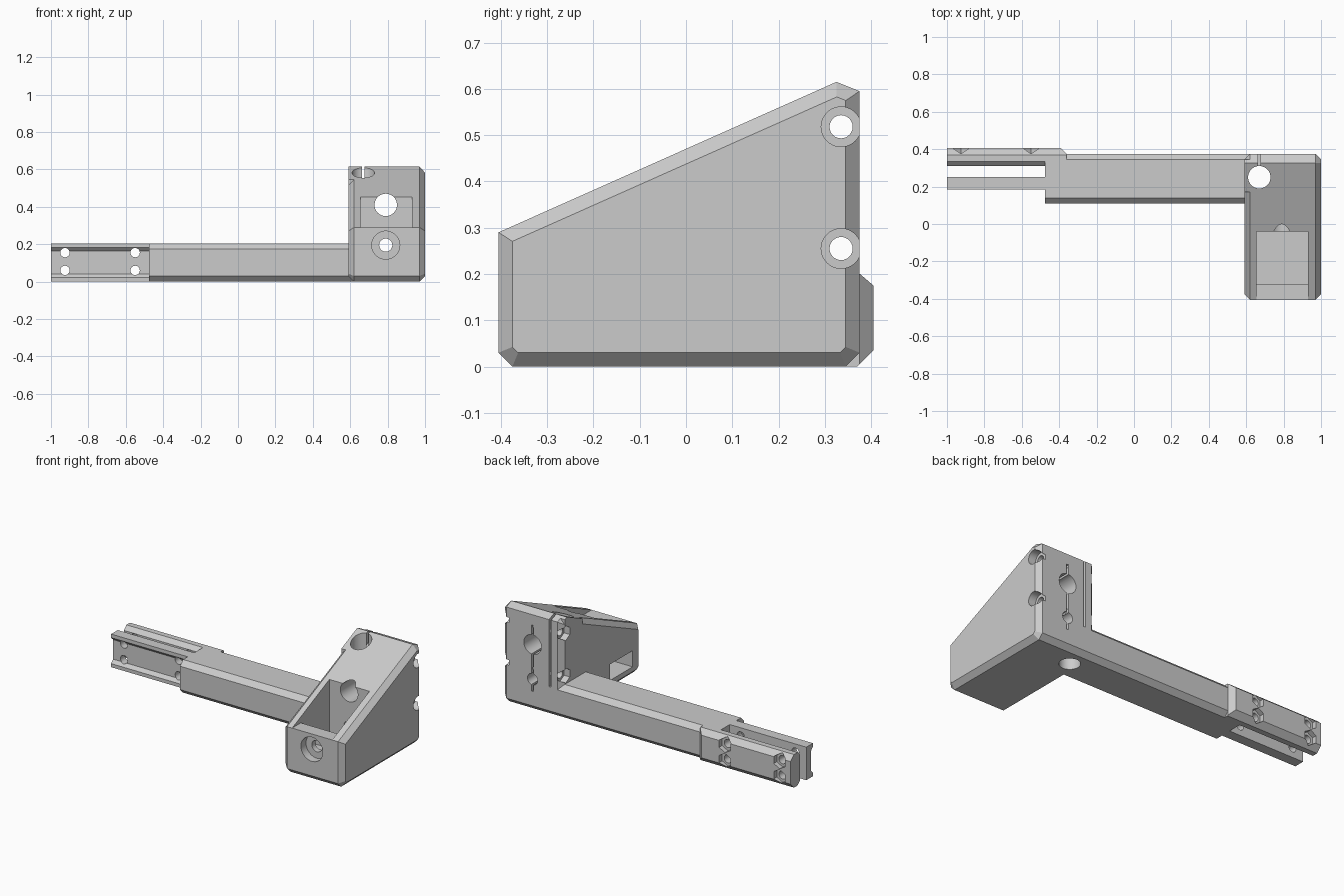
import bpy, bmesh, math
from mathutils import Vector

old = bpy.data.objects.get("Cube")
if old:
    bpy.data.objects.remove(old, do_unlink=True)

grey = bpy.data.materials.new("light_grey")
grey.use_nodes = True
colour = (0.6, 0.6, 0.6, 1)
grey.diffuse_color = colour
grey.node_tree.nodes["Principled BSDF"].inputs["Base Color"].default_value = colour

PLACE = {
    "x": lambda u, v, w: (w, u, v),
    "y": lambda u, v, w: (u, w, v),
    "z": lambda u, v, w: (u, v, w),
}


def inset(pts, d):
    """Move every edge of a 2D outline inwards by d."""
    p = [Vector(q) for q in pts]
    n = len(p)
    turn = sum(p[i - 1].x * p[i].y - p[i].x * p[i - 1].y for i in range(n))
    sign = 1 if turn > 0 else -1
    out = []
    for i in range(n):
        e0 = (p[i] - p[i - 1]).normalized()
        e1 = (p[(i + 1) % n] - p[i]).normalized()
        n0 = Vector((-e0.y, e0.x)) * sign
        n1 = Vector((-e1.y, e1.x)) * sign
        out.append(p[i] + (n0 + n1) * (d / (1 + n0.dot(n1))))
    return out


def prism(name, axis, pts, a, b, chamfer=0):
    """Extrude a 2D outline along an axis, optionally chamfering both end rims."""
    levels = [(pts, a), (pts, b)]
    if chamfer:
        small = inset(pts, chamfer)
        levels = [(small, a), (pts, a + chamfer), (pts, b - chamfer), (small, b)]
    bm = bmesh.new()
    loops = [[bm.verts.new(PLACE[axis](u, v, w)) for u, v in outline]
             for outline, w in levels]
    bm.faces.new(loops[0])
    bm.faces.new(loops[-1])
    for lo, hi in zip(loops, loops[1:]):
        for i in range(len(pts)):
            bm.faces.new((lo[i - 1], lo[i], hi[i], hi[i - 1]))
    bmesh.ops.recalc_face_normals(bm, faces=bm.faces[:])
    mesh = bpy.data.meshes.new(name)
    bm.to_mesh(mesh)
    bm.free()
    mesh.materials.append(grey)
    ob = bpy.data.objects.new(name, mesh)
    bpy.context.collection.objects.link(ob)
    return ob


def cut(parts, *shape):
    """Subtract one prism from each of the parts."""
    cutter = prism("cutter", *shape)
    for part in parts:
        mod = part.modifiers.new("cut", 'BOOLEAN')
        mod.operation = 'DIFFERENCE'
        mod.solver = 'EXACT'
        mod.object = cutter
        bpy.context.view_layer.objects.active = part
        bpy.ops.object.modifier_apply(modifier=mod.name)
    bpy.data.objects.remove(cutter, do_unlink=True)


def rect(u0, u1, v0, v1):
    return [(u0, v0), (u1, v0), (u1, v1), (u0, v1)]


def ring(u, v, r, n=40):
    return [(u + r * math.sin(2 * math.pi * i / n),
             v + r * math.cos(2 * math.pi * i / n)) for i in range(n)]


C = 0.03
TOP = 0.205

# Wedge-shaped clamp body
body = prism("clamp_body", "x",
             [(-.375, 0), (-.405, C), (-.405, .29), (.325, .615),
              (.375, .595), (.375, C), (.345, 0)], .59, 1, C)

# Square top corner beside the rod clamp
corner = prism("clamp_corner", "x",
               [(.17, .4), (.17, .546), (.325, .615), (.345, .607), (.345, .4)], .59, .65)

# Chamfered arm and the fillet where it meets the body
arm = prism("arm", "x",
            [(.14, 0), (.11, C), (.11, TOP - C), (.14, TOP),
             (.345, TOP), (.375, TOP - C), (.375, C), (.345, 0)], -.475, .622)
arc = [(.52 + .07 * math.sin(t * math.pi / 16), .275 - .07 * math.cos(t * math.pi / 16))
       for t in range(9)]
fillet = prism("arm_fillet", "y",
               [(.45, .1), (.45, TOP)] + arc + [(.622, .275), (.622, .1)], .11, .375, C)

# Forked end: rear bar with chamfers, front bar with a shallow channel
rear_bar = prism("rear_fork_bar", "x",
                 [(.335, 0), (.31, .025), (.31, .18), (.335, TOP), (.37, TOP),
                  (.405, .175), (.405, .035), (.37, 0)], -1, -.36)
front_bar = prism("front_fork_bar", "x",
                  [(.185, 0), (.185, .022), (.205, .042), (.205, .163), (.185, .183),
                   (.185, TOP), (.25, TOP), (.25, 0)], -1, -.45)
cut([rear_bar], "z", [(-.4, .415), (-.35, .365), (-.3, .42)], -.1, .3)

# Fork bolt holes with hexagonal nut recesses at the back
for x in (-.925, -.55):
    for z in (.06, .155):
        cut([front_bar, rear_bar], "y", ring(x, z, .025, 24), .1, .5)
        cut([rear_bar], "y", ring(x, z, .045, 6), .375, .5)

# Front pocket, low front wall and side window
cut([body], "z", rect(.655, .93, -.5, -.04), .29, .7)
cut([body], "z", rect(.655, .93, -.32, -.04), .06, .5)
cut([body], "x", rect(-.32, -.1, .06, .16), .5, .7)

# Vertical rod bore with its clamping slit
cut([body, corner, arm, fillet], "z", ring(.67, .25, .06), -.1, .8)
cut([body], "z", rect(.663, .677, .25, .5), .18, .8)

# Horizontal bore, screw bore, counterbore and rear slit
cut([body], "y", ring(.79, .41, .06), -.2, .5)
cut([body], "y", ring(.79, .195, .035), -.5, .5)
cut([body], "y", ring(.79, .195, .075), -.5, -.355)
cut([body], "y", rect(.783, .797, .12, .53), .2, .5)

# Cross bolts: through hole, round recess outside, nut recess inside
for z in (.255, .518):
    cut([body, corner, fillet], "x", ring(.335, z, .025, 24), .4, 1.1)
    cut([body], "x", ring(.335, z, .043), .95, 1.1)
    cut([body, corner, arm, fillet], "x", ring(.335, z, .045, 6), .46, .63)

for part in (body, corner, arm, fillet, rear_bar, front_bar):
    bpy.ops.object.select_all(action='DESELECT')
    part.select_set(True)
    bpy.context.view_layer.objects.active = part
    bpy.ops.object.shade_smooth_by_angle(angle=math.radians(25))
